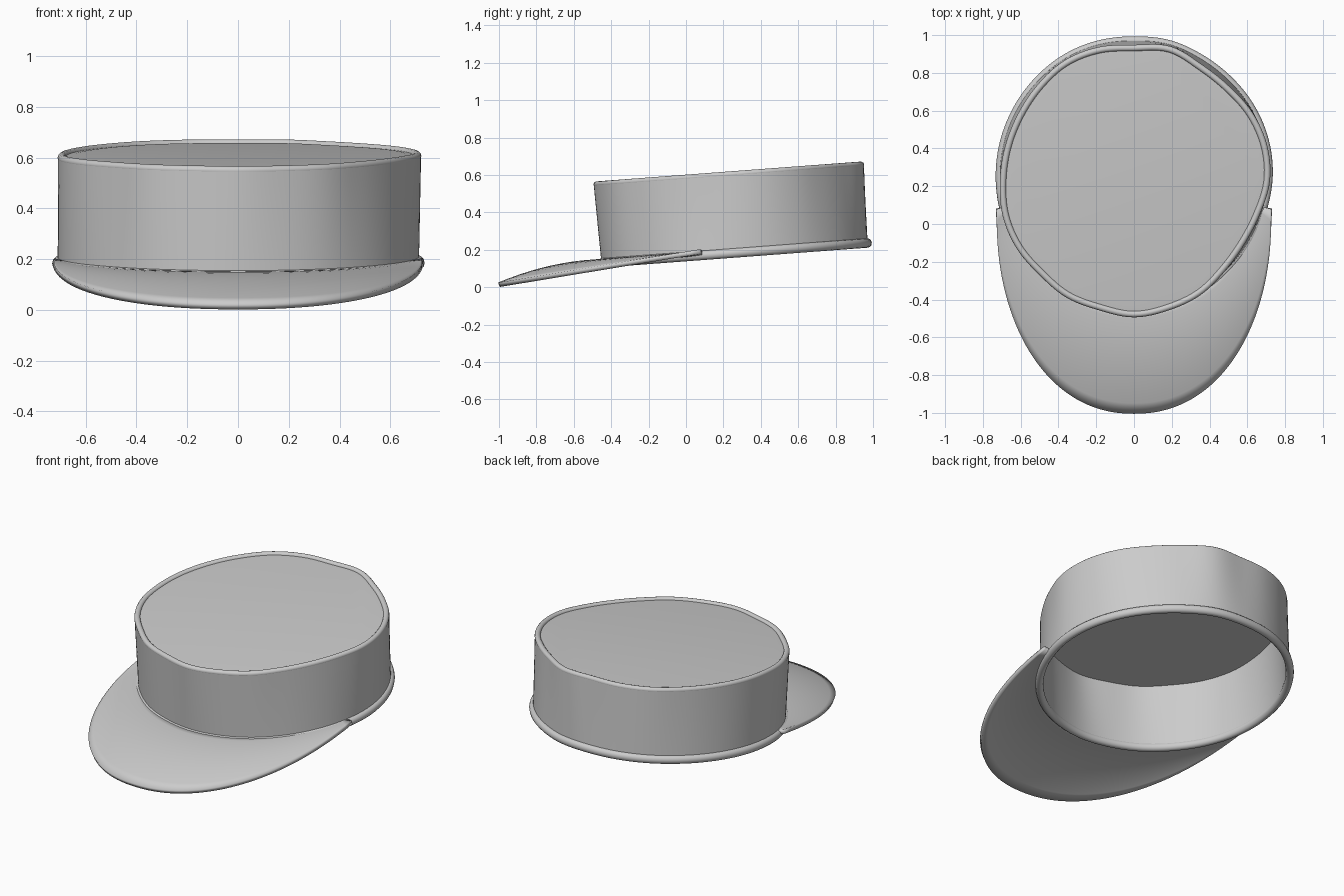
import bpy
import bmesh
from math import sin, cos, pi, atan, radians, floor
from mathutils import Matrix, Vector

cube = bpy.data.objects.get("Cube")
if cube:
    bpy.data.objects.remove(cube)

# One grey cloth colour
cloth = bpy.data.materials.new("grey_cloth")
cloth.use_nodes = True
GREY = (0.6, 0.6, 0.6, 1)
cloth.diffuse_color = GREY
cloth.node_tree.nodes["Principled BSDF"].inputs["Base Color"].default_value = GREY

# Uneven crown radius, one value each 15 degrees from +x
RADII = [.72, .73, .725, .712, .715, .74, .722, .735, .738, .722, .71, .707,
         .71, .72, .718, .708, .716, .712, .725, .712, .702, .68, .675, .69]
BASE_R = 0.712
SEGMENTS = 144
CROWN_TOP = 0.42
TILT = Matrix.Translation((0, 0.26, 0.183)) @ Matrix.Rotation(atan(0.075), 4, 'X')


def top_radius(a):
    """Smooth closed interpolation of the radius list."""
    n = len(RADII)
    f = a / (2 * pi) * n
    i = floor(f)
    t = f - i
    p, q, r, s = (RADII[(i + k) % n] for k in (-1, 0, 1, 2))
    return q + t / 2 * (r - p + t * (2 * p - 5 * q + 4 * r - s + t * (3 * (q - r) + s - p)))


def crown_point(a, h, inset=0.0):
    """Point on the tilted crown: round at the base, uneven at the top."""
    blend = 0.25 + 0.75 * min(1, max(0, h / CROWN_TOP))
    r = BASE_R + (top_radius(a) - BASE_R) * blend - inset
    return TILT @ Vector((r * cos(a), r * sin(a), h))


def ring(h, inset):
    return [crown_point(2 * pi * k / SEGMENTS, h, inset) for k in range(SEGMENTS)]


def loft(name, rows, wrap_row=True, wrap_loop=False, caps=False):
    """Skin rows of points into a smooth object."""
    bm = bmesh.new()
    grid = [[bm.verts.new(p) for p in row] for row in rows]
    n = len(rows[0])
    pairs = list(zip(grid, grid[1:])) + ([(grid[-1], grid[0])] if wrap_loop else [])
    for low, high in pairs:
        for k in range(n if wrap_row else n - 1):
            j = (k + 1) % n
            bm.faces.new((low[k], low[j], high[j], high[k]))
    if caps:
        bm.faces.new(grid[0])
        bm.faces.new(grid[-1])
    bmesh.ops.recalc_face_normals(bm, faces=bm.faces)
    mesh = bpy.data.meshes.new(name)
    bm.to_mesh(mesh)
    bm.free()
    mesh.materials.append(cloth)
    obj = bpy.data.objects.new(name, mesh)
    bpy.context.collection.objects.link(obj)
    bpy.ops.object.select_all(action='DESELECT')
    obj.select_set(True)
    bpy.context.view_layer.objects.active = obj
    bpy.ops.object.shade_smooth_by_angle(angle=radians(40))
    return obj


def piping(name, h, inset, wide, tall):
    """Rounded cord running round the crown."""
    steps = [2 * pi * k / 12 for k in range(12)]
    return loft(name, [ring(h + tall * sin(b), inset - wide * cos(b)) for b in steps],
                wrap_loop=True)


# Crown wall, with outer and inner skins
levels = [CROWN_TOP * k / 8 for k in range(9)]
loft("crown_wall", [ring(h, 0.001) for h in levels]
     + [ring(h, 0.022) for h in reversed(levels)], wrap_loop=True)

# Top panel set inside its edge cord
loft("top_panel", [ring(0.4, 0.018), ring(0.422, 0.018), ring(0.426, 0.06)], caps=True)
piping("top_piping", CROWN_TOP, 0.017, 0.017, 0.017)

# Sweatband cord round the opening
piping("base_band", 0.0, 0.002, 0.023, 0.025)

# Brim: bulged sheet between the crown front and an oval edge
brim_rows = []
for k in range(73):
    t = pi * k / 72
    a = -radians(14) - radians(152) * k / 72
    inner = crown_point(a, 0.008, 0.012)
    c, s = cos(t), max(0, sin(t))
    x = 0.728 * abs(c) ** 0.92 * (1 if c > 0 else -1)
    y = 0.08 - 1.08 * s ** 0.92
    outer = Vector((x, y, 0.013 + 0.165 * (y + 1)))
    row = []
    for m in range(11):
        f = m / 10
        p = inner.lerp(outer, f)
        p.z += 0.11 * f * (1 - f) * s
        row.append(p)
    brim_rows.append(row)
brim = loft("brim", brim_rows, wrap_row=False)
solid = brim.modifiers.new("thickness", 'SOLIDIFY')
solid.thickness = 0.025
solid.offset = 0
